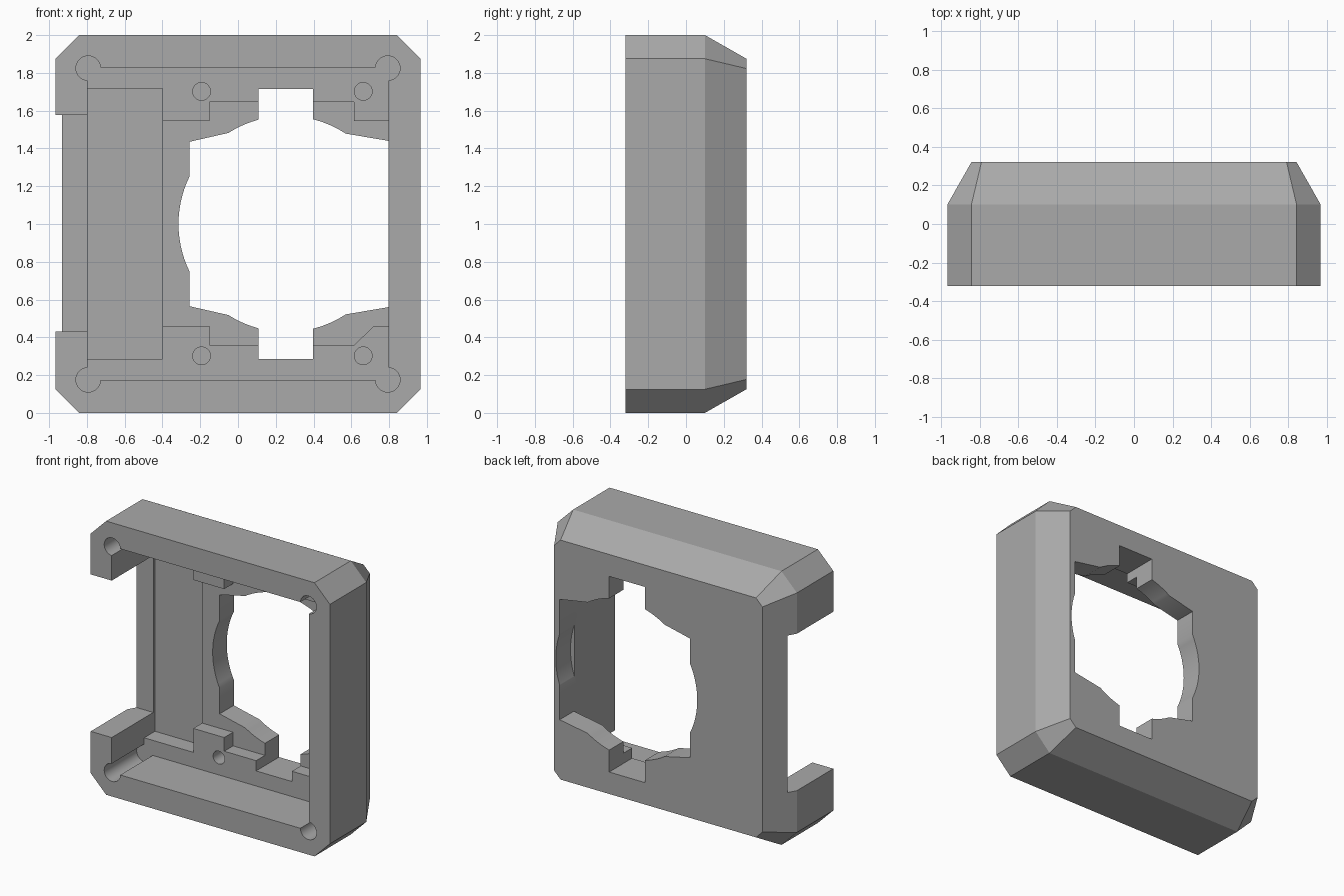
import bpy, bmesh
from math import cos, sin, pi, sqrt, radians

if "Cube" in bpy.data.objects:
    bpy.data.objects.remove(bpy.data.objects["Cube"], do_unlink=True)

grey = bpy.data.materials.new("plain grey")
grey.use_nodes = True
colour = (0.4, 0.4, 0.4, 1)
grey.diffuse_color = colour
grey.node_tree.nodes["Principled BSDF"].inputs["Base Color"].default_value = colour


def loft(name, rings):
    """Closed solid through matching (outline, y) rings; outlines hold (x, z)."""
    bm = bmesh.new()
    loops = [[bm.verts.new((x, y, z)) for x, z in pts] for pts, y in rings]
    n = len(loops[0])
    for a, b in zip(loops, loops[1:]):
        for i in range(n):
            j = (i + 1) % n
            bm.faces.new((a[i], a[j], b[j], b[i]))
    bm.faces.new(loops[0])
    bm.faces.new(loops[-1])
    bmesh.ops.recalc_face_normals(bm, faces=bm.faces)
    mesh = bpy.data.meshes.new(name)
    bm.to_mesh(mesh)
    bm.free()
    mesh.materials.append(grey)
    obj = bpy.data.objects.new(name, mesh)
    bpy.context.collection.objects.link(obj)
    return obj


def octagon(w, h, c):
    """Rectangle of half sizes w, h around z = 1 with corners cut by c."""
    quarter = [(w, h - c), (w - c, h)]
    top = quarter + [(-x, z) for x, z in reversed(quarter)]
    return [(x, 1 + z) for x, z in top] + [(x, 1 - z) for x, z in reversed(top)]


def rect(x0, x1, z0, z1):
    return [(x0, z0), (x1, z0), (x1, z1), (x0, z1)]


def circle(cx, cz, r, n=32):
    return [(cx + r * cos(2 * pi * i / n), cz + r * sin(2 * pi * i / n)) for i in range(n)]


# Frame body with a bevelled back
FRONT, BACK = -0.32, 0.32
SHELF, FLOOR = 0.055, 0.157
W = 0.797
outer = octagon(0.967, 1, 0.125)
body = loft("frame_body", [(outer, FRONT), (outer, 0.1), (octagon(0.842, 0.875, 0.052), BACK)])


def cut(pts, y0, y1):
    cutter = loft("cutter", [(pts, y0), (pts, y1)])
    cutter.hide_render = True
    mod = body.modifiers.new("cut", "BOOLEAN")
    mod.operation, mod.solver, mod.object = "DIFFERENCE", "EXACT", cutter
    bpy.context.view_layer.objects.active = body
    bpy.ops.object.modifier_apply(modifier=mod.name)
    bpy.data.objects.remove(cutter, do_unlink=True)


# Main cavity down to the shelf
cut(rect(-W, W, 0.175, 1.828), -1, SHELF)

# Stepped floor behind the shelf
lower = [(-W, 0.285), (-0.4, 0.285), (-0.4, 0.46), (-0.15, 0.46), (-0.15, 0.36),
         (0.615, 0.36), (0.72, 0.46), (W, 0.46)]
upper = [(W, 1.545), (0.615, 1.545), (0.615, 1.645), (-0.15, 1.645), (-0.15, 1.545),
         (-0.4, 1.545), (-0.4, 1.717), (-W, 1.717)]
cut(lower + upper, 0, FLOOR)

# Deeper side pocket and the side notch through the wall
cut(rect(-W, -0.4, 0.285, 1.717), 0, 0.18)
cut(rect(-1.2, -0.7, 0.43, 1.577), -1, 0.16)

# Back opening: symmetric in height, with bulged sides
half = [(-0.258, 0.435), (0.05, 0.505), (0.108, 0.525), (0.108, 0.715),
        (0.397, 0.715), (0.397, 0.51), (0.415, 0.505), (W, 0.44)]
cut([(x, 1 + z) for x, z in half] + [(x, 1 - z) for x, z in reversed(half)], 0, 1)
cut(circle(0.257, 1, 0.572, 96), 0.15, 1)

# Corner bores and shelf screw holes
for z in (-0.825, 0.825):
    for x in (-0.793, 0.793):
        cut(circle(x, 1 + z, 0.065), -1, SHELF)
for z in (-0.698, 0.702):
    for x in (-0.193, 0.663):
        cut(circle(x, 1 + z, 0.047), 0, 0.2)

# Crisp edges with smooth bores
bpy.ops.object.select_all(action="DESELECT")
body.select_set(True)
bpy.context.view_layer.objects.active = body
bpy.ops.object.shade_smooth_by_angle(angle=radians(25))
